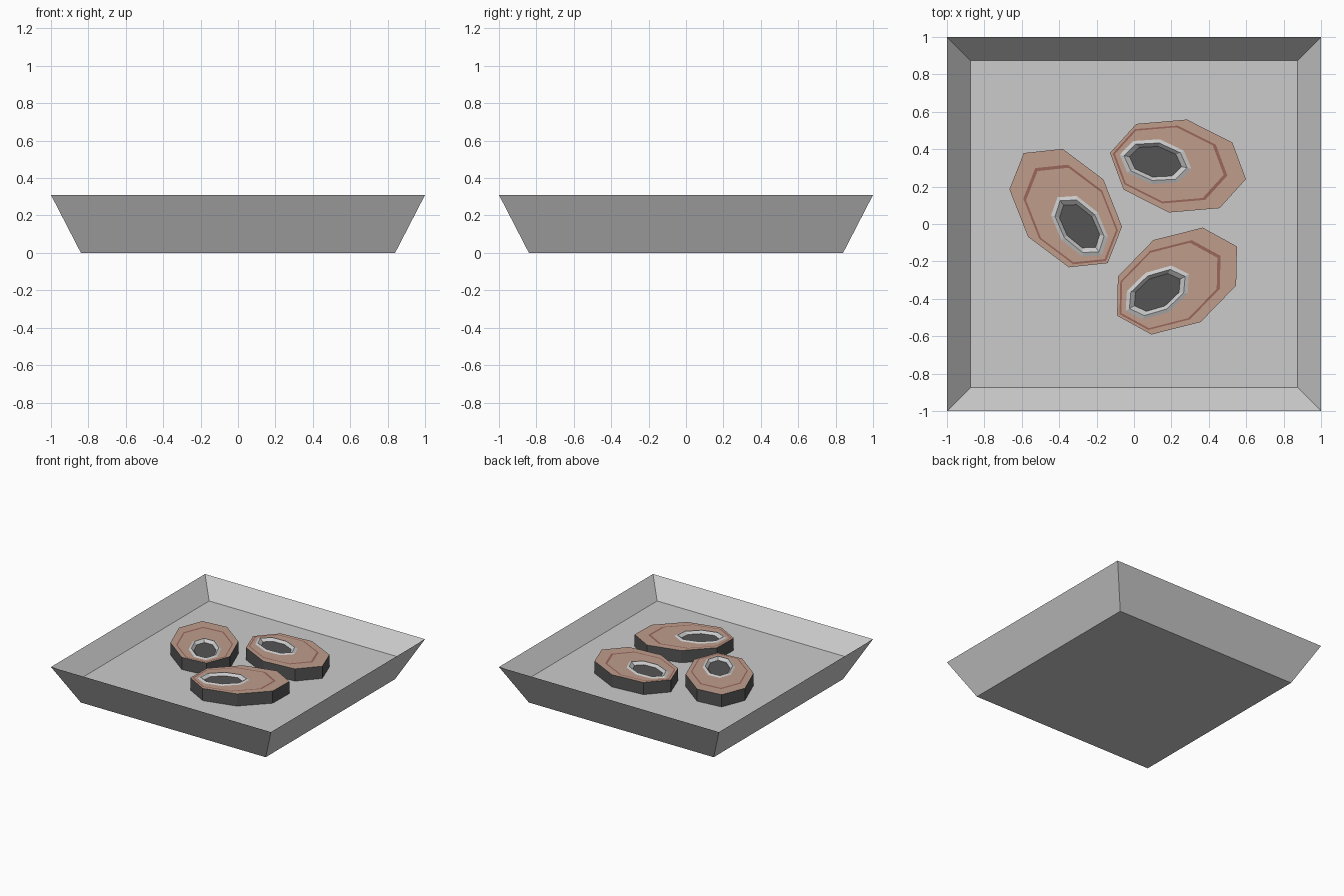
import bpy, bmesh
from math import sin, cos, pi, radians

if "Cube" in bpy.data.objects:
    bpy.data.objects.remove(bpy.data.objects["Cube"])

def material(name, rgb):
    m = bpy.data.materials.new(name)
    m.diffuse_color = (*rgb, 1)
    m.use_nodes = True
    m.node_tree.nodes["Principled BSDF"].inputs["Base Color"].default_value = m.diffuse_color
    return m

GREY = material("bone_grey", (0.8, 0.8, 0.8))
MEAT = material("meat", (0.52, 0.34, 0.265))
RIND = material("rind_line", (0.33, 0.135, 0.105))
DARK = material("dark_grey", (0.09, 0.09, 0.09))

def lofted(name, loops, mats=(), bands=(), cap_start=True):
    """Bridge equal-length vertex loops in order and cap the ends."""
    bm = bmesh.new()
    rings = [[bm.verts.new(p) for p in loop] for loop in loops]
    n = len(rings[0])
    if cap_start:
        bm.faces.new(rings[0][::-1])
    for k in range(len(rings) - 1):
        a, b = rings[k], rings[k + 1]
        for i in range(n):
            j = (i + 1) % n
            f = bm.faces.new((a[i], a[j], b[j], b[i]))
            f.material_index = bands[k] if bands else 0
    f = bm.faces.new(rings[-1])
    f.material_index = bands[-1] if bands else 0
    me = bpy.data.meshes.new(name)
    bm.to_mesh(me)
    bm.free()
    ob = bpy.data.objects.new(name, me)
    bpy.context.collection.objects.link(ob)
    for m in mats:
        me.materials.append(m)
    return ob

def square(h, z):
    return [(-h, -h, z), (h, -h, z), (h, h, z), (-h, h, z)]

def oval(cx, rx, ry, z):
    return [(cx + rx * cos(i * pi / 4), ry * sin(i * pi / 4), z) for i in range(8)]

# Tray: sloped outside, knife-edge rim, raised inner floor
FLOOR, TOP = 0.17, 0.27
lofted("tray", [square(0.84, 0), square(1, 0.31), square(0.875, FLOOR)])

# Steak slices: dark rind side, meat top with a thin line, raised bone with marrow
loops = [
    oval(0, 0.37, 0.253, FLOOR),
    oval(0, 0.37, 0.253, TOP),
    oval(-0.043, 0.312, 0.212, TOP),
    oval(-0.047, 0.296, 0.202, TOP),
    oval(-0.122, 0.195, 0.122, TOP),
    oval(-0.122, 0.172, 0.102, TOP + 0.008),
    oval(-0.122, 0.142, 0.083, TOP - 0.012),
]
bands = [3, 1, 2, 1, 0, 0, 3]
for i, (x, y, ang) in enumerate([(0.235, 0.31, -10.9), (-0.365, 0.085, 127.3), (0.23, -0.305, 30)]):
    ob = lofted(f"steak_{i + 1}", loops, (GREY, MEAT, RIND, DARK), bands)
    ob.location = (x, y, 0)
    ob.rotation_euler.z = radians(ang)
